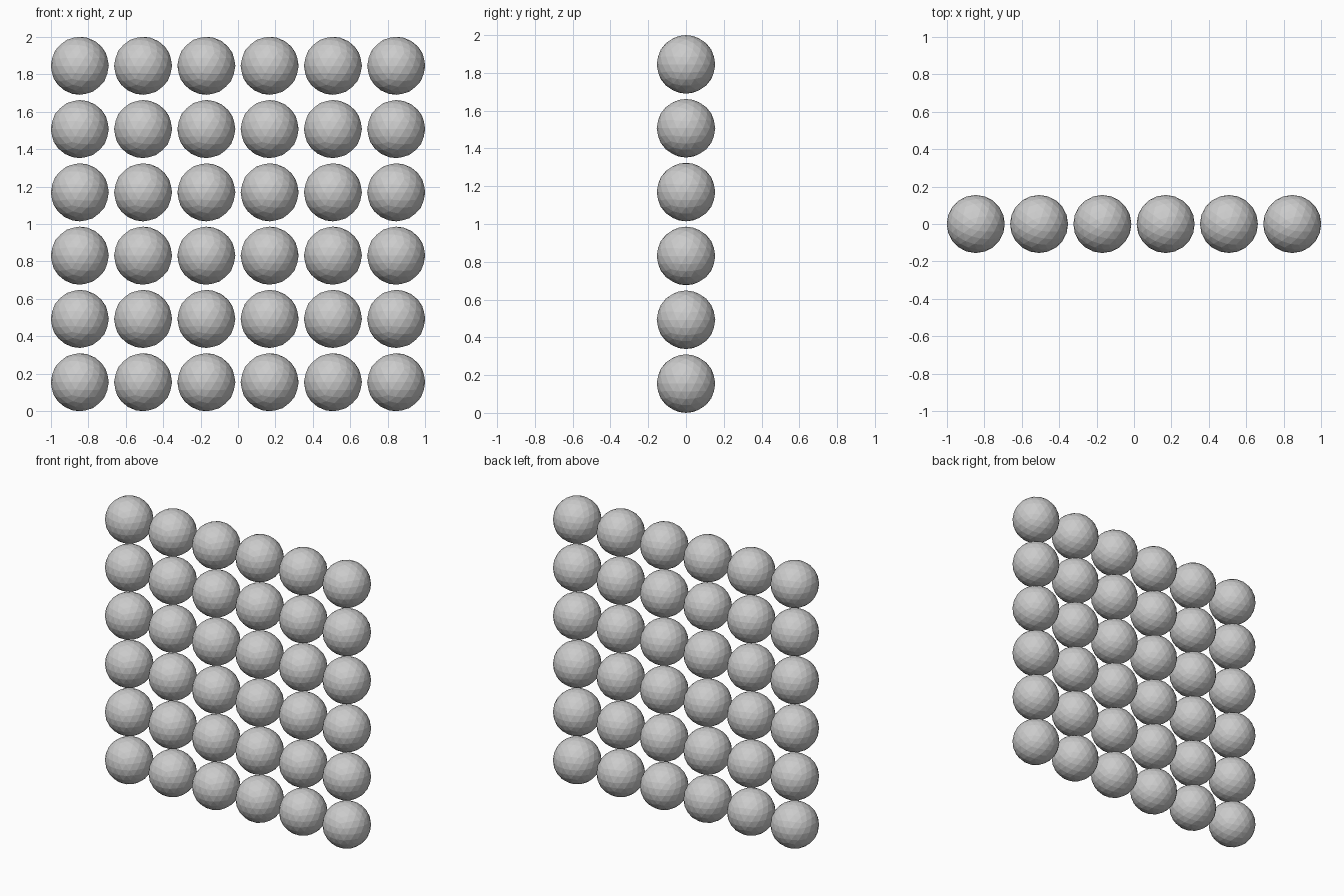
import bpy

if "Cube" in bpy.data.objects:
    bpy.data.objects.remove(bpy.data.objects["Cube"])

COUNT = 6
SPACING = 2.4 / 7.1
RADIUS = 1.1 / 7.1

# one faceted ball mesh, shared by the whole grid
bpy.ops.mesh.primitive_ico_sphere_add(subdivisions=3, radius=RADIUS)
first = bpy.context.object
first.name = "ball_0_0"
first.data.name = "ball"

# upright square grid of balls
for row in range(COUNT):
    for col in range(COUNT):
        ball = first
        if row or col:
            ball = bpy.data.objects.new(f"ball_{row}_{col}", first.data)
            bpy.context.collection.objects.link(ball)
        ball.location = ((col - (COUNT - 1) / 2) * SPACING, 0, RADIUS + row * SPACING)
